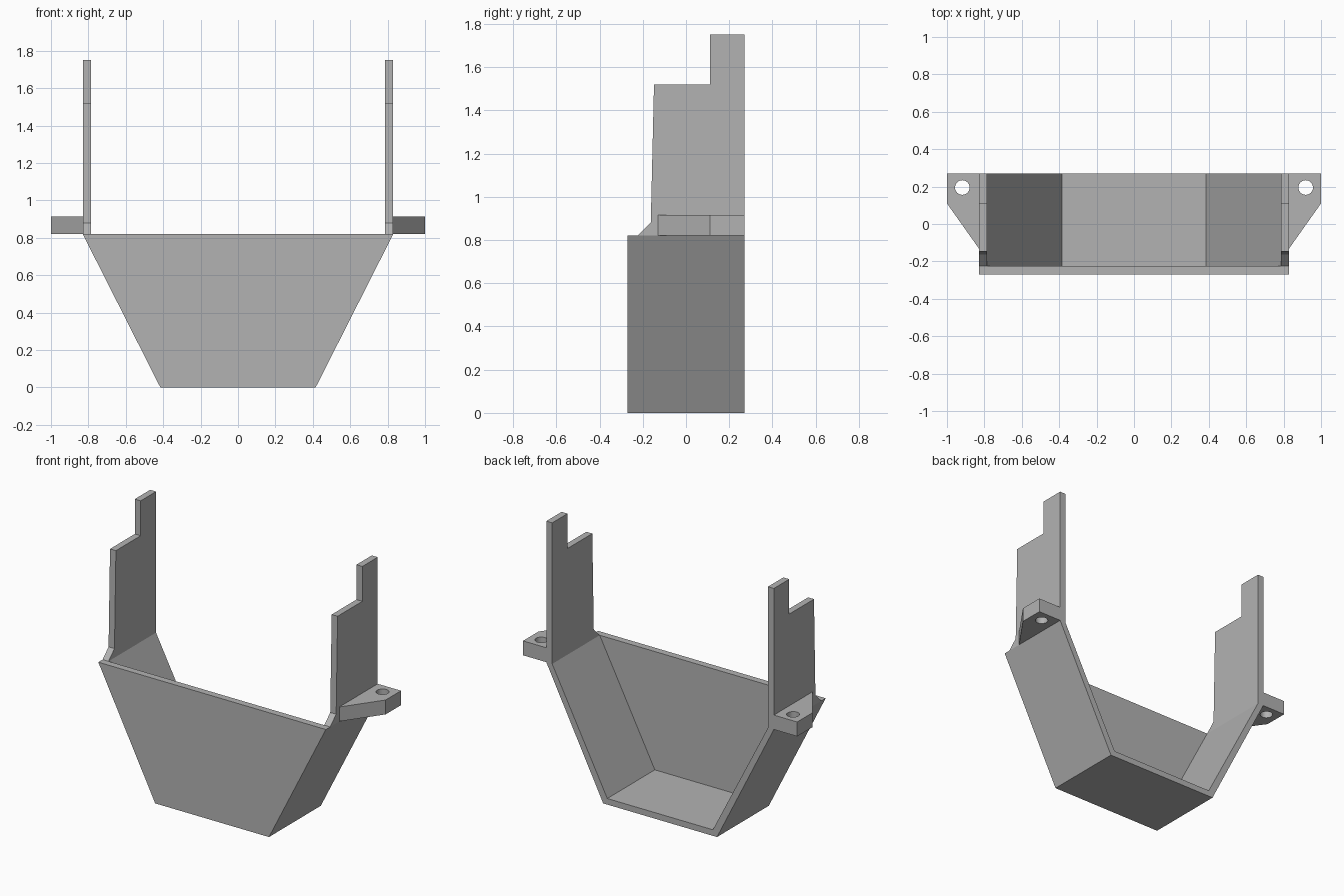
import bpy, bmesh
from mathutils import Vector

cube = bpy.data.objects.get("Cube")
if cube:
    bpy.data.objects.remove(cube, do_unlink=True)

grey = bpy.data.materials.new("plain grey")
grey.use_nodes = True
colour = (0.45, 0.45, 0.45, 1)
grey.diffuse_color = colour
grey.node_tree.nodes["Principled BSDF"].inputs["Base Color"].default_value = colour

# Where a profile's two coordinates and its depth go
PLANES = {
    "xz": lambda a, b, d: (a, d, b),
    "yz": lambda a, b, d: (d, a, b),
    "xy": lambda a, b, d: (a, b, d),
}


def prism(name, plane, profile, start, end):
    """Extrude a flat profile along the remaining axis."""
    place = PLANES[plane]
    bm = bmesh.new()
    face = bm.faces.new([bm.verts.new(place(a, b, start)) for a, b in profile])
    made = bmesh.ops.extrude_face_region(bm, geom=[face], use_keep_orig=True)
    shift = Vector(place(0, 0, end - start))
    moved = [v for v in made["geom"] if isinstance(v, bmesh.types.BMVert)]
    bmesh.ops.translate(bm, vec=shift, verts=moved)
    bmesh.ops.recalc_face_normals(bm, faces=bm.faces)
    mesh = bpy.data.meshes.new(name)
    bm.to_mesh(mesh)
    bm.free()
    mesh.materials.append(grey)
    obj = bpy.data.objects.new(name, mesh)
    bpy.context.collection.objects.link(obj)
    return obj


def apply(obj, mod):
    bpy.context.view_layer.objects.active = obj
    bpy.ops.object.modifier_apply(modifier=mod.name)


def cut(obj, cutter):
    mod = obj.modifiers.new("cut", "BOOLEAN")
    mod.operation = "DIFFERENCE"
    mod.solver = "EXACT"
    mod.object = cutter
    apply(obj, mod)
    bpy.data.objects.remove(cutter, do_unlink=True)


def mirror(obj):
    apply(obj, obj.modifiers.new("mirror", "MIRROR"))


FRONT, BACK, RIM, TOP = -0.27, 0.27, 0.82, 1.75
IN, OUT = 0.787, 0.83

# Tapered trough, open at the back and top
trough = prism("trough", "xz", [(-0.415, 0), (0.415, 0), (OUT, RIM), (-OUT, RIM)], FRONT, BACK)
slope = (IN - 0.385) / (RIM - 0.04)
over = IN + 0.1 * slope
cut(trough, prism("cavity_cutter", "xz",
                  [(-0.385, 0.04), (0.385, 0.04), (over, RIM + 0.1), (-over, RIM + 0.1)],
                  FRONT + 0.045, BACK + 0.1))

# Stepped upright arms
arm = prism("side_arms", "yz",
            [(BACK, RIM), (BACK, TOP), (0.11, TOP), (0.11, 1.52), (-0.148, 1.52),
             (-0.163, 0.88), (-0.225, RIM)], IN, OUT)
mirror(arm)

# Mounting tabs with a screw hole
tab = prism("mounting_tabs", "xy",
            [(OUT, -0.13), (1, 0.11), (1, BACK), (OUT, BACK)], RIM, 0.915)
bpy.ops.mesh.primitive_cylinder_add(vertices=32, radius=0.039, depth=0.4, location=(0.918, 0.195, 0.87))
hole = bpy.context.object
hole.data.materials.append(grey)
cut(tab, hole)
mirror(tab)
